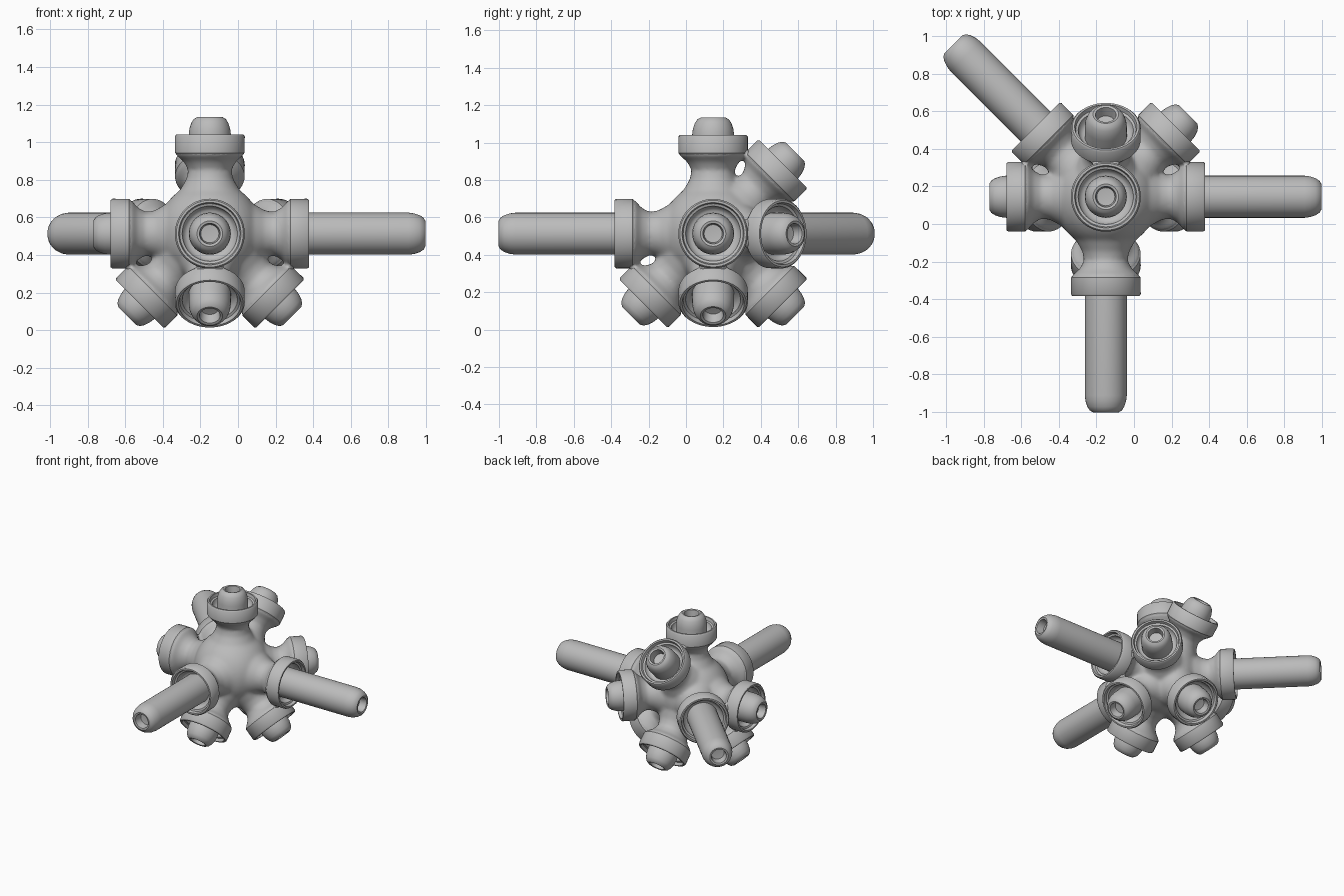
import bpy, bmesh, math
from mathutils import Vector, Matrix

if "Cube" in bpy.data.objects:
    bpy.data.objects.remove(bpy.data.objects["Cube"])

CENTRE = Vector((-0.15, 0.145, 0.513))

grey = bpy.data.materials.new("plain_grey")
grey.use_nodes = True
colour = (0.5, 0.5, 0.5, 1)
grey.diffuse_color = colour
grey.node_tree.nodes["Principled BSDF"].inputs["Base Color"].default_value = colour


def lathe(bm, profile, direction, steps=40):
    """Spin (radius, distance) points about an axis from the hub centre."""
    part = bmesh.new()
    verts = [part.verts.new((r, 0, t)) for r, t in profile]
    edges = [part.edges.new(pair) for pair in zip(verts, verts[1:])]
    bmesh.ops.spin(part, geom=verts + edges, cent=(0, 0, 0), axis=(0, 0, 1),
                   angle=math.tau, steps=steps, use_merge=False)
    bmesh.ops.remove_doubles(part, verts=part.verts, dist=0.0005)
    bmesh.ops.recalc_face_normals(part, faces=part.faces)
    turn = direction.to_track_quat('Z', 'Y').to_matrix().to_4x4()
    part.transform(Matrix.Translation(CENTRE) @ turn)
    mesh = bpy.data.meshes.new("lathe_piece")
    part.to_mesh(mesh)
    part.free()
    bm.from_mesh(mesh)
    bpy.data.meshes.remove(mesh)


def make_object(name, bm):
    mesh = bpy.data.meshes.new(name)
    bm.to_mesh(mesh)
    bm.free()
    mesh.materials.append(grey)
    obj = bpy.data.objects.new(name, mesh)
    bpy.context.collection.objects.link(obj)
    bpy.ops.object.select_all(action='DESELECT')
    obj.select_set(True)
    bpy.context.view_layer.objects.active = obj
    bpy.ops.object.shade_smooth_by_angle(angle=math.radians(40))
    return obj


# Socket directions, with the distance each rod reaches from the centre
LONG, SHORT = 1.147, 0.62
arms = {
    "left": ((1, 0, 0), LONG),
    "front": ((0, -1, 0), LONG),
    "back_right": ((-1, 1, 0), LONG),
    "right": ((-1, 0, 0), SHORT),
    "back_left": ((1, 1, 0), SHORT),
    "top": ((0, 0, 1), SHORT),
    "top_back": ((0, 1, 1), SHORT),
    "lower_left": ((1, 0, -1), SHORT),
    "lower_right": ((-1, 0, -1), SHORT),
    "lower_front": ((0, -1, -1), SHORT),
    "lower_back": ((0, 1, -1), SHORT),
}
arms = {k: (Vector(d).normalized(), reach) for k, (d, reach) in arms.items()}

# Hub: core ball and flared necks fused into one soft body
neck = [(0, 0), (0.2, 0.16), (0.16, 0.23), (0.125, 0.29), (0.115, 0.34),
        (0.14, 0.385), (0.182, 0.42), (0.184, 0.45), (0, 0.45)]
hub_bm = bmesh.new()
bmesh.ops.create_uvsphere(hub_bm, u_segments=40, v_segments=24, radius=0.28,
                          matrix=Matrix.Translation(CENTRE))
for direction, reach in arms.values():
    lathe(hub_bm, neck, direction)
hub = make_object("hub", hub_bm)
fuse = hub.modifiers.new("fuse", 'REMESH')
fuse.mode = 'VOXEL'
fuse.voxel_size = 0.012
fuse.use_smooth_shade = True
soften = hub.modifiers.new("soften", 'SMOOTH')
soften.factor = 0.5
soften.iterations = 8

# Socket cups with a stepped bowl, and the rods seated in them
cup = [(0, 0.425), (0.172, 0.415), (0.185, 0.43), (0.186, 0.518), (0.178, 0.528),
       (0.166, 0.528), (0.16, 0.505), (0.147, 0.5), (0.14, 0.47), (0.12, 0.455),
       (0, 0.455)]
for name, (direction, reach) in arms.items():
    cup_bm = bmesh.new()
    lathe(cup_bm, cup, direction, 48)
    make_object(name + "_cup", cup_bm)

    rod = [(0, 0.42), (0.112, 0.42), (0.112, reach - 0.09), (0.108, reach - 0.06),
           (0.098, reach - 0.03), (0.085, reach - 0.01), (0.068, reach),
           (0.055, reach - 0.003), (0.048, reach - 0.06), (0, reach - 0.065)]
    rod_bm = bmesh.new()
    lathe(rod_bm, rod, direction, 40)
    make_object(name + "_rod", rod_bm)
